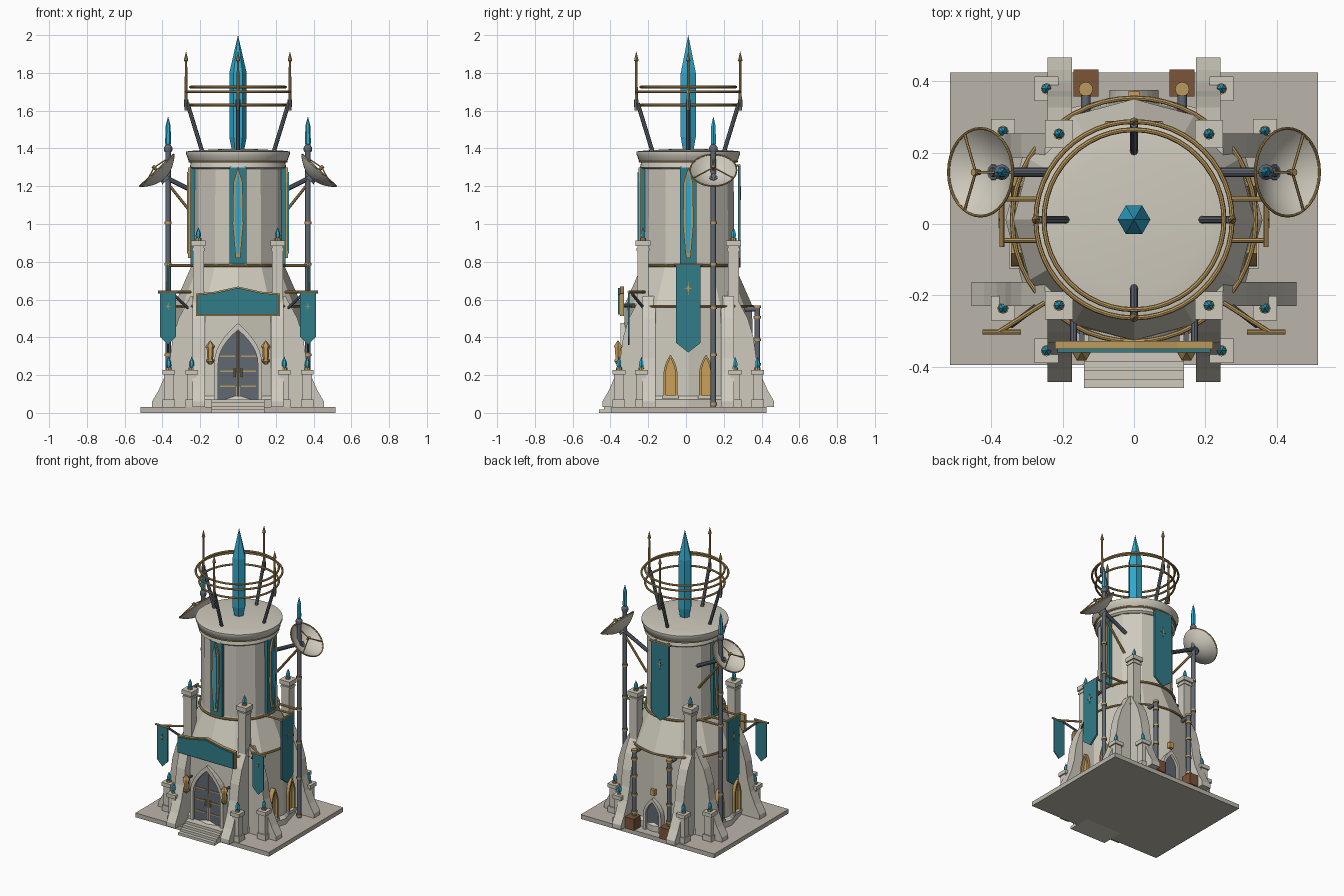
import bpy, bmesh, math
from mathutils import Matrix, Vector

if "Cube" in bpy.data.objects:
    bpy.data.objects.remove(bpy.data.objects["Cube"])

YC = 0.012  # tower axis
R90 = math.radians(90)
MATS = {}
COL = dict(stone=(.62, .59, .51), slab=(.5, .46, .4), teal=(.03, .2, .25), gold=(.5, .32, .11),
           iron=(.12, .14, .17), blue=(.03, .4, .62), brown=(.2, .09, .04), glow=(.6, .35, .1))


def finish(name, bm, mat, smooth=False):
    bmesh.ops.recalc_face_normals(bm, faces=bm.faces)
    me = bpy.data.meshes.new(name)
    bm.to_mesh(me)
    bm.free()
    if mat not in MATS:
        MATS[mat] = bpy.data.materials.new(mat)
        MATS[mat].diffuse_color = (*COL[mat], 1)
    me.materials.append(MATS[mat])
    ob = bpy.data.objects.new(name, me)
    bpy.context.collection.objects.link(ob)
    if smooth:
        bpy.context.view_layer.objects.active = ob
        ob.select_set(True)
        bpy.ops.object.shade_smooth_by_angle(angle=math.radians(35))
        ob.select_set(False)
    return ob


def box(name, c, size, mat, M=Matrix()):
    bm = bmesh.new()
    bmesh.ops.create_cube(bm, size=1, matrix=M @ Matrix.Translation(c) @ Matrix.Diagonal((*size, 1)))
    finish(name, bm, mat)


def lathe(name, prof, n, mat, M=Matrix(), smooth=False, cap=True):
    """Revolve (radius, z) points around z with n sides."""
    bm = bmesh.new()
    rows = []
    for r, z in prof:
        k = 1 if r == 0 else n
        rows.append([bm.verts.new(M @ Vector((r * math.cos(2 * math.pi * i / n), r * math.sin(2 * math.pi * i / n), z)))
                     for i in range(k)])
    for a, b in zip(rows, rows[1:]):
        for i in range(n):
            j = (i + 1) % n
            f = []
            for v in (a[i % len(a)], a[j % len(a)], b[j % len(b)], b[i % len(b)]):
                if v not in f:
                    f.append(v)
            bm.faces.new(f)
    if cap:
        for row in (rows[0], rows[-1]):
            if len(row) > 1:
                bm.faces.new(row)
    return finish(name, bm, mat, smooth)


def rod(name, p, q, r, mat, n=10, M=Matrix()):
    p, q = M @ Vector(p), M @ Vector(q)
    d = q - p
    T = Matrix.Translation(p) @ d.to_track_quat('Z', 'Y').to_matrix().to_4x4()
    lathe(name, [(r, 0), (r, d.length)], n, mat, T, True)


def prism(name, pts, w0, w1, mat, M):
    """Extrude a (u, v) outline from depth w0 to w1."""
    bm = bmesh.new()
    f = bm.faces.new([bm.verts.new(M @ Vector((u, v, w0))) for u, v in pts])
    ext = bmesh.ops.extrude_face_region(bm, geom=[f])
    d = M.to_3x3() @ Vector((0, 0, w1 - w0))
    bmesh.ops.translate(bm, vec=d, verts=[g for g in ext['geom'] if isinstance(g, bmesh.types.BMVert)])
    finish(name, bm, mat)


def ring(name, R, r, z, mat, M=None, n=48):
    M = M or Matrix.Translation((0, YC, z))
    prof = [(R + r * math.cos(t * math.pi / 4), r * math.sin(t * math.pi / 4)) for t in range(9)]
    lathe(name, prof, n, mat, M, True, cap=False)


def at(x, y, z=0):
    return Matrix.Translation((x, y, z))


def wall(a, u=0):
    """Frame on a wall: u sideways, v up, w outward; 0 deg is the front."""
    return at(0, YC) @ Matrix.Rotation(math.radians(a), 4, 'Z') @ at(u, 0) @ Matrix.Rotation(R90, 4, 'X')


def arch(w, z0, spring, top):
    side = [(w * (1 - (i / 6) ** 2), spring + (top - spring) * i / 6) for i in range(7)]
    return [(w, z0)] + side + [(-x, z) for x, z in side[-2::-1]] + [(-w, z0)]


def arch_opening(name, M, w, z0, spring, top, d, t, mat, frame):
    prism(name + "_panel", arch(w, z0, spring, top), d - .08, d, mat, M)
    prism(name + "_frame", arch(w + t, z0, spring, top + t * 1.6) + arch(w, z0, spring, top)[::-1],
          d - .08, d + .018, frame, M)


def star(name, M, z, d, s):
    pts = [((s if i % 4 == 0 else .65 * s if i % 2 == 0 else .16 * s) * math.sin(i * math.pi / 4),
            z + (s if i % 4 == 0 else .65 * s if i % 2 == 0 else .16 * s) * math.cos(i * math.pi / 4)) for i in range(8)]
    prism(name, pts, d, d + .003, 'gold', M)


def banner(name, M, w, z0, z1, d, t=.012):
    tip = min(w, .05)
    prism(name, [(-w, z1), (-w, z0 + tip), (0, z0), (w, z0 + tip), (w, z1)], d - t / 2, d + t / 2, 'teal', M)
    rod(name + "_bar", (-w - .012, z1, d), (w + .012, z1, d), .007, 'gold', 8, M)
    star(name + "_star", M, z1 - .27 * (z1 - z0), d + t / 2, w * .55)


def finial(x, y, z, s=1):
    lathe("crystal_collar", [(.016 * s, 0), (.016 * s, .012 * s)], 8, 'gold', at(x, y, z))
    lathe("finial_crystal", [(.008 * s, .01 * s), (.014 * s, .022 * s), (.013 * s, .04 * s), (0, .07 * s)], 6, 'blue', at(x, y, z))


# Plinth and front steps
box("plinth", (0, .015, .015), (1.03, .82, .03), 'slab')
for i in range(4):
    y0 = -.46 + .025 * i
    box("front_step", (0, (y0 - .3) / 2, .009 * (i + 1)), (.28, -.3 - y0, .018 * (i + 1)), 'stone')

# Tower: faceted body, cornice and shallow dome
lathe("tower_body", [(.36, .03), (.36, .07), (.343, .09), (.338, .57), (.25, .77), (.243, .79), (.24, 1.31)], 12, 'stone', at(0, YC))
lathe("cornice", [(.242, 1.29), (.255, 1.3), (.25, 1.325), (.262, 1.335), (.27, 1.36), (.275, 1.37), (.275, 1.383), (.262, 1.386), (.2, 1.391), (.1, 1.396), (0, 1.398)],
      48, 'stone', at(0, YC), True)
ring("lower_trim", .341, .007, .565, 'gold')
ring("middle_trim", .252, .008, .78, 'gold')
ring("cornice_trim", .258, .005, 1.33, 'gold')

# Crown: large crystal, struts, spikes and hoops
lathe("main_crystal", [(.03, 1.38), (.046, 1.46), (.046, 1.8), (0, 2)], 6, 'blue', at(0, YC))
for a in range(0, 360, 90):
    M = wall(a)
    rod("crown_strut", (0, 1.385, .19), (0, 1.64, .268), .011, 'iron', 8, M)
    S = M @ at(0, 1.6, .275) @ Matrix.Rotation(-R90, 4, 'X')
    lathe("crown_spike", [(.009, 0), (.006, .26), (.012, .265), (0, .315)], 8, 'gold', S)
    lathe("spike_socket", [(.012, .02), (.012, .06)], 8, 'iron', S)
for R, z in ((.252, 1.725), (.275, 1.70), (.252, 1.63)):
    ring("crown_hoop", R, .007, z, 'gold')

# Buttresses: curved wings on every side, corner pillars and low posts
wing = [(.2, .03), (.455, .03), (.455, .06), (.42, .12), (.385, .2), (.36, .29), (.345, .4), (.315, .5), (.25, .62), (.2, .62)]
for a in range(0, 360, 90):
    for s in (-.208, .208):
        M = at(0, YC) @ Matrix.Rotation(math.radians(a), 4, 'Z') @ at(0, s) @ Matrix.Rotation(R90, 4, 'X')
        prism("buttress_wing", wing, -.034, .034, 'stone', M)
for sx in (-1, 1):
    for sy in (-1, 1):
        x, y = sx * .21, YC + sy * .24
        box("pillar", (x, y, .46), (.058, .058, .86), 'stone')
        box("pillar_cap", (x, y, .898), (.078, .078, .03), 'stone')
        box("pillar_neck", (x, y, .865), (.068, .068, .014), 'stone')
        finial(x, y, .913)
        for px, py in ((.245, .367), (.367, .248)):
            x, y = sx * px, YC + sy * py
            box("post_foot", (x, y, .05), (.066, .066, .04), 'stone')
            box("post", (x, y, .12), (.05, .05, .2), 'stone')
            box("post_cap", (x, y, .215), (.068, .068, .026), 'stone')
            finial(x, y, .228)

# Front door with gold strapwork and lanterns
F = wall(0)
arch_opening("front_door", F, .105, .07, .26, .44, .34, .022, 'iron', 'stone')
rod("door_seam", (0, .07, .342), (0, .43, .342), .004, 'gold', 6, F)
for s in (-1, 1):
    for z in (.14, .22, .3):
        box("door_hinge", (s * .055, z, .341), (.08, .008, .006), 'gold', F)
    rod("door_handle", (s * .018, .19, .346), (s * .018, .235, .346), .005, 'gold', 6, F)
    L = at(s * .147, -.36)
    lathe("lantern", [(.015, .28), (.019, .345)], 6, 'glow', L)
    lathe("lantern_roof", [(.026, .345), (.024, .355), (0, .385)], 6, 'gold', L)
    lathe("lantern_base", [(.008, .255), (.022, .272), (.022, .282)], 6, 'gold', L)
    box("lantern_bracket", (s * .147, -.33, .35), (.012, .06, .012), 'iron')

# Sign board over the door
def board(g):
    return [(-.215 - g, .52 - g), (.215 + g, .52 - g), (.215 + g, .625 + g), (.12, .635 + g), (0, .662 + g), (-.12, .635 + g), (-.215 - g, .625 + g)]
prism("sign_board", board(0), .345, .372, 'teal', F)
prism("sign_rim", board(.007), .34, .362, 'gold', F)
for s in (-1, 1):
    rod("sign_bracket", (s * .17, .57, .25), (s * .17, .57, .345), .01, 'iron', 8, F)

# Upper crystal windows (front and sides), back banner
lens = [(-.012, .82), (.012, .82), (.028, 1.0), (.024, 1.22), (0, 1.3), (-.024, 1.22), (-.028, 1.0)]
for a in (0, 90, 270):
    M = wall(a)
    prism("window_backing", [(-.044, .785), (.044, .785), (.044, 1.305), (-.044, 1.305)], .2, .252, 'teal', M)
    prism("window_frame", lens, .25, .264, 'gold', M)
    prism("window_crystal", [(u * .55, 1.06 + (v - 1.06) * .9) for u, v in lens], .25, .27, 'blue', M)
banner("back_banner", wall(180), .068, .77, 1.31, .27)
for s in (-1, 1):
    rod("banner_hook", (s * .05, 1.31, .2), (s * .05, 1.31, .27), .006, 'gold', 8, wall(180))

# Side banners on brackets and paired side windows
for a in (90, 270):
    M = wall(a)
    banner("side_banner", M, .064, .32, .785, .37)
    for s in (-1, 1):
        rod("banner_arm", (s * .058, .78, .22), (s * .058, .78, .37), .007, 'gold', 8, M)
        arch_opening("side_window", wall(a, s * .094), .025, .09, .2, .29, .327, .012, 'glow', 'gold')
        box("window_sill", (s * .094, .083, .32), (.085, .018, .06), 'stone', M)

# Front hanging flags
for s in (-1, 1):
    banner("front_flag", wall(0, s * .37), .042, .36, .64, .315, .008)
    rod("flag_arm", (s * .25, -.22, .64), (s * .38, -.303, .64), .007, 'gold', 8)
    rod("flag_brace", (s * .26, -.22, .55), (s * .345, -.285, .63), .008, 'iron', 8)

# Back door, pipes and machine boxes
B = wall(180)
arch_opening("back_door", B, .05, .03, .14, .23, .345, .018, 'iron', 'stone')
box("back_door_lamp", (0, .3, .34), (.03, .04, .04), 'glow', B)
for s in (-1, 1):
    x = s * .135
    box("machine_box", (x, .395, .07), (.07, .075, .08), 'brown')
    rod("pipe", (x, .378, .05), (x, .378, .56), .015, 'iron', 12)
    for z in (.13, .25, .38, .5, .555):
        rod("pipe_collar", (x, .378, z), (x, .378, z + .014), .02, 'gold', 12)
    rod("pipe_elbow", (x, .378, .55), (x, .25, .55), .013, 'iron', 12)

# Dish masts: pole, arms, bowl, rim and feed tripod
for s in (-1, 1):
    x, y = s * .37, .145
    rod("mast", (x, y, .03), (x, y, 1.4), .014, 'iron', 12)
    for z in (.04, .3, .55, .78, 1.0):
        rod("mast_collar", (x, y, z), (x, y, z + .014), .018, 'gold', 12)
    lathe("mast_cap", [(.018, 1.38), (.022, 1.39), (.022, 1.405), (.012, 1.42)], 12, 'iron', at(x, y))
    lathe("mast_crystal", [(.01, 1.41), (.016, 1.43), (.013, 1.52), (0, 1.57)], 6, 'blue', at(x, y))
    rod("mast_arm", (s * .19, y, 1.15), (s * .4, y, 1.255), .013, 'iron')
    rod("mast_brace", (s * .2, y, 1.0), (s * .36, y, 1.2), .008, 'gold')
    rod("mast_tie", (s * .2, y, .78), (x, y, .78), .008, 'gold')
    D = at(s * .43, y, 1.285) @ Matrix.Rotation(s * math.radians(43), 4, 'Y')
    bowl = [(.124 * i / 8, -.055 + .055 * (i / 8) ** 2) for i in range(9)]
    lathe("dish", bowl + [(r, z - .006) for r, z in bowl[::-1]], 32, 'stone', D, True)
    ring("dish_rim", .123, .004, 0, 'gold', D, 32)
    lathe("dish_hub", [(.03, -.075), (.022, -.05)], 10, 'iron', D)
    for k in range(3):
        t = math.radians(120 * k) + (math.pi if s > 0 else 0)
        rod("dish_feed_strut", (.12 * math.cos(t), .12 * math.sin(t), 0), (0, 0, .02), .004, 'gold', 6, D)
    lathe("dish_feed", [(.008, .005), (.01, .03)], 8, 'gold', D)

for m in bpy.data.materials:
    if m.users and not m.is_grease_pencil:
        m.use_nodes = True
        m.node_tree.nodes["Principled BSDF"].inputs["Base Color"].default_value = m.diffuse_color
